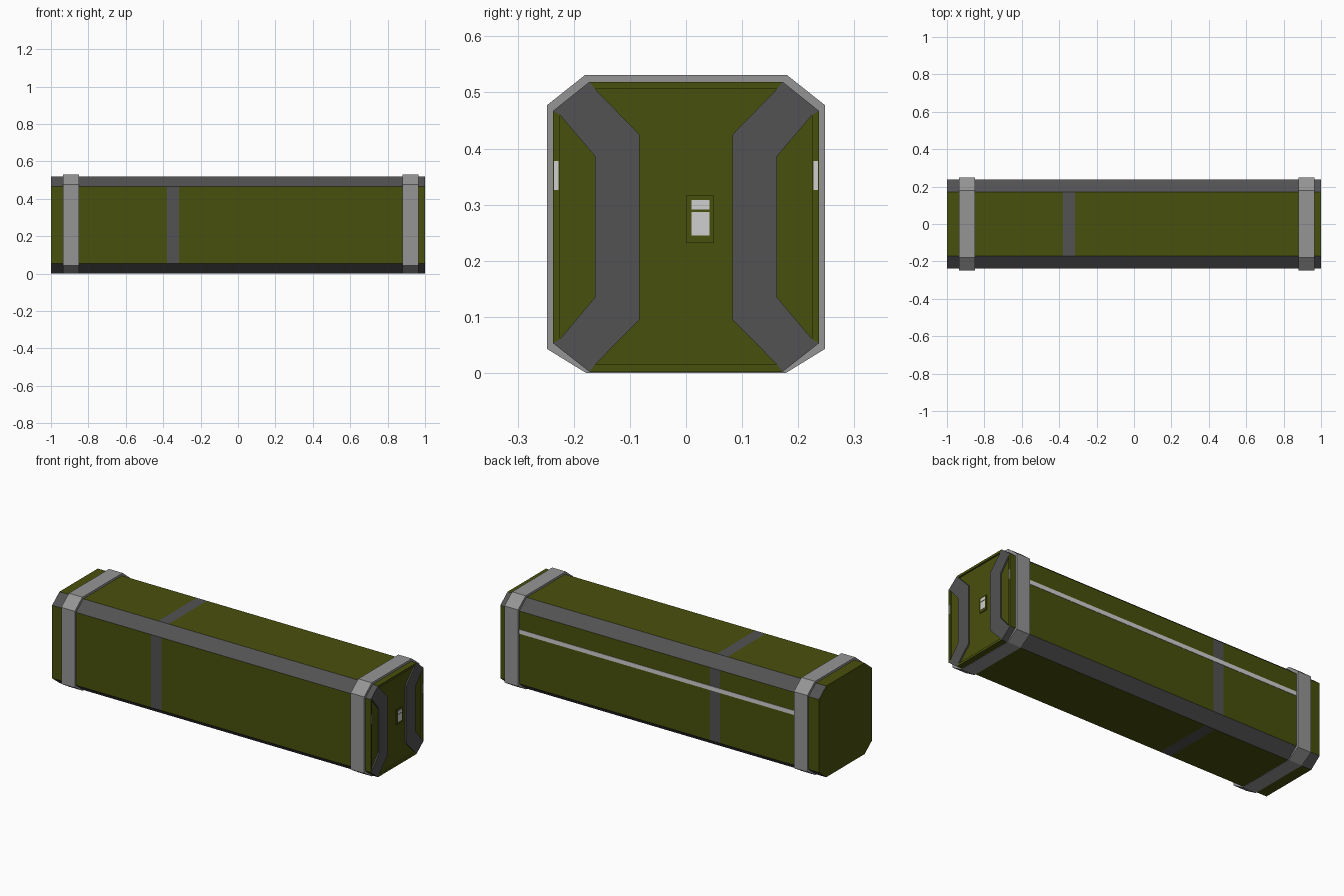
import bpy, bmesh

if "Cube" in bpy.data.objects:
    bpy.data.objects.remove(bpy.data.objects["Cube"])


def material(name, rgb):
    m = bpy.data.materials.new(name)
    m.diffuse_color = (*rgb, 1)
    m.use_nodes = True
    m.node_tree.nodes["Principled BSDF"].inputs["Base Color"].default_value = m.diffuse_color
    return m


GREEN = material("olive green", (0.066, 0.080, 0.004))
DARK = material("dark grey", (0.085, 0.085, 0.087))
STRAP = material("mid grey", (0.30, 0.30, 0.30))
LIGHT = material("light grey", (0.62, 0.62, 0.62))


def finish(bm, name, mats, rule=None):
    bmesh.ops.recalc_face_normals(bm, faces=bm.faces)
    bm.normal_update()
    if rule:
        for f in bm.faces:
            f.material_index = rule(f)
    me = bpy.data.meshes.new(name)
    bm.to_mesh(me)
    bm.free()
    for m in mats:
        me.materials.append(m)
    ob = bpy.data.objects.new(name, me)
    bpy.context.collection.objects.link(ob)
    return ob


def octagon(half):
    """Mirror the +y half of a profile (bottom to top) to a full loop."""
    return half + [(-y, z) for y, z in reversed(half)]


def prism(name, pts, x0, x1, mat):
    bm = bmesh.new()
    base = bm.faces.new([bm.verts.new((x0, y, z)) for y, z in pts])
    ext = bmesh.ops.extrude_face_region(bm, geom=[base], use_keep_orig=True)
    for v in ext["geom"]:
        if isinstance(v, bmesh.types.BMVert):
            v.co.x = x1
    return finish(bm, name, [mat])


def box(name, x0, x1, y0, y1, z0, z1, mat):
    return prism(name, [(y0, z0), (y1, z0), (y1, z1), (y0, z1)], x0, x1, mat)


BODY = octagon([(0.172, 0.002), (0.237, 0.053), (0.237, 0.467), (0.172, 0.519)])
RIM = octagon([(0.162, 0.015), (0.225, 0.060), (0.225, 0.460), (0.162, 0.506)])
OUTER = octagon([(0.178, 0.0), (0.248, 0.043), (0.248, 0.477), (0.18, 0.531)])


def loft(bm, loops):
    rings = [[bm.verts.new((x, y, z)) for y, z in pts] for x, pts in loops]
    for a, b in zip(rings, rings[1:]):
        for i in range(8):
            j = (i + 1) % 8
            bm.faces.new((a[i], a[j], b[j], b[i]))
    return rings


# Case body: painted corner chamfers, a stripe round it, a recessed right end
END = 0.999
bm = bmesh.new()
rings = loft(bm, [(-1, BODY), (-0.38, BODY), (-0.315, BODY), (END, BODY),
                  (END, RIM), (END - 0.008, RIM)])
bm.faces.new(rings[0])
bm.faces.new(rings[-1])


def body_rule(f):
    c = f.calc_center_median()
    if len(f.verts) > 4:
        return 0
    corner = 0.19 < abs(c.y) < 0.215 and (c.z < 0.06 or c.z > 0.45)
    return int(corner or -0.38 < c.x < -0.315)


finish(bm, "case_body", [GREEN, DARK], body_rule)

# Two clamp bands round the case
for side, x0, x1 in (("left", -0.935, -0.85), ("right", 0.88, 0.965)):
    bm = bmesh.new()
    loft(bm, [(x0, BODY), (x0, OUTER), (x1, OUTER), (x1, BODY)])
    finish(bm, side + "_band", [STRAP])

# Angular brackets on the right end
bracket = [(0.162, 0.015), (0.083, 0.095), (0.083, 0.425), (0.162, 0.506),
           (0.225, 0.460), (0.162, 0.386), (0.162, 0.135), (0.225, 0.060)]
for s, side in ((1, "back"), (-1, "front")):
    prism(side + "_end_bracket", [(s * y, z) for y, z in bracket], END - 0.009, END, DARK)
    # Light marker on the end rim
    box(side + "_rim_marker", END - 0.001, 1.0, s * 0.227, s * 0.235, 0.326, 0.378, LIGHT)

# Small end panel with two light windows
box("end_panel", 0.989, 0.996, 0.0, 0.05, 0.232, 0.316, GREEN)
box("upper_window", 0.995, 0.998, 0.01, 0.042, 0.291, 0.308, LIGHT)
box("lower_window", 0.995, 0.998, 0.01, 0.042, 0.245, 0.287, LIGHT)

# Light line along the back between the bands
box("back_line", -0.85, 0.88, 0.236, 0.239, 0.339, 0.363, LIGHT)
